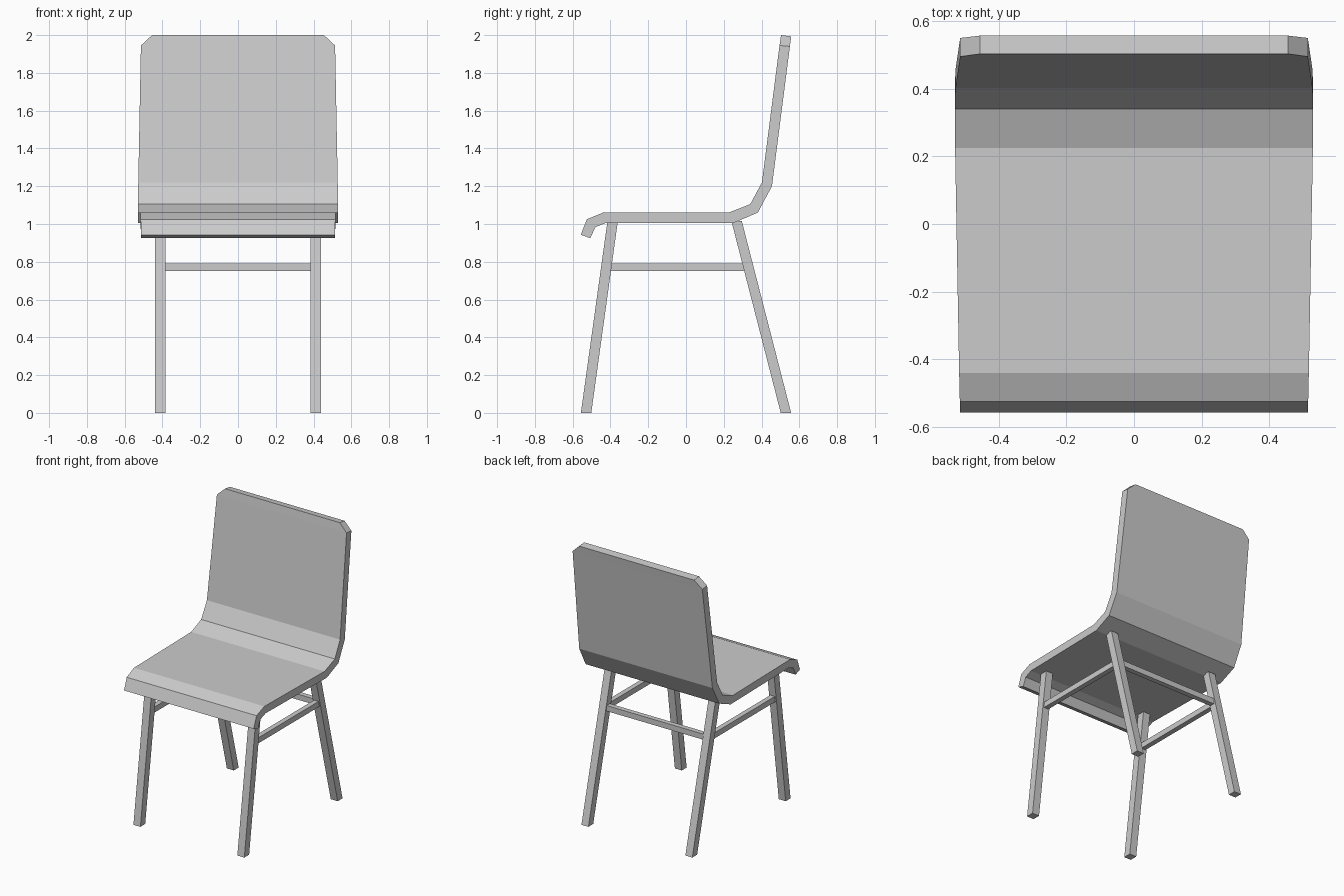
import bpy
import bmesh

cube = bpy.data.objects.get("Cube")
if cube:
    bpy.data.objects.remove(cube, do_unlink=True)

grey = bpy.data.materials.new("light_grey")
grey.use_nodes = True
COLOUR = (0.6, 0.6, 0.6, 1)
grey.diffuse_color = COLOUR
grey.node_tree.nodes["Principled BSDF"].inputs["Base Color"].default_value = COLOUR


def loft(name, sections):
    """Join a row of four-cornered sections into one closed solid."""
    bm = bmesh.new()
    rings = [[bm.verts.new(p) for p in ring] for ring in sections]
    for a, b in zip(rings, rings[1:]):
        for i in range(4):
            j = (i + 1) % 4
            bm.faces.new((a[i], a[j], b[j], b[i]))
    bm.faces.new(rings[0])
    bm.faces.new(rings[-1])
    bmesh.ops.recalc_face_normals(bm, faces=bm.faces)
    mesh = bpy.data.meshes.new(name)
    bm.to_mesh(mesh)
    bm.free()
    mesh.materials.append(grey)
    obj = bpy.data.objects.new(name, mesh)
    bpy.context.collection.objects.link(obj)
    return obj


def level_ring(x, y, z, half):
    """Horizontal square section of a leg."""
    return [(x - half, y - half, z), (x + half, y - half, z),
            (x + half, y + half, z), (x - half, y + half, z)]


def box(name, low, high):
    return loft(name, [[(low[0], low[1], z), (high[0], low[1], z),
                        (high[0], high[1], z), (low[0], high[1], z)]
                       for z in (low[2], high[2])])


# Bent seat shell: upper y, z, lower y, z, half width, from front lip to top
profile = [
    (-0.557, 0.943, -0.507, 0.925, 0.514),
    (-0.525, 1.025, -0.480, 0.983, 0.515),
    (-0.440, 1.060, -0.425, 1.005, 0.517),
    (0.225, 1.060, 0.250, 1.005, 0.529),
    (0.340, 1.105, 0.380, 1.060, 0.530),
    (0.402, 1.220, 0.455, 1.200, 0.528),
    (0.495, 1.945, 0.550, 1.940, 0.514),
    (0.503, 2.000, 0.557, 1.993, 0.455),
]
loft("seat_shell", [[(-w, y1, z1), (w, y1, z1), (w, y2, z2), (-w, y2, z2)]
                    for y1, z1, y2, z2, w in profile])

# Splayed legs and side rails
LEG_X, LEG_HALF = 0.412, 0.0275
RAIL_LOW, RAIL_HIGH, RAIL_HALF = 0.75, 0.79, 0.018
for side, x in (("left", LEG_X), ("right", -LEG_X)):
    for end, foot_y, top_y, top_z in (("front", -0.529, -0.389, 1.01),
                                      ("back", 0.529, 0.268, 1.015)):
        loft(f"{end}_{side}_leg", [level_ring(x, foot_y, 0, LEG_HALF),
                                   level_ring(x, top_y, top_z, LEG_HALF)])
    box(f"{side}_rail", (x - RAIL_HALF, -0.41, RAIL_LOW),
        (x + RAIL_HALF, 0.32, RAIL_HIGH))

# Rail between the back legs
box("back_rail", (-LEG_X, 0.331 - RAIL_HALF, RAIL_LOW),
    (LEG_X, 0.331 + RAIL_HALF, RAIL_HIGH))
